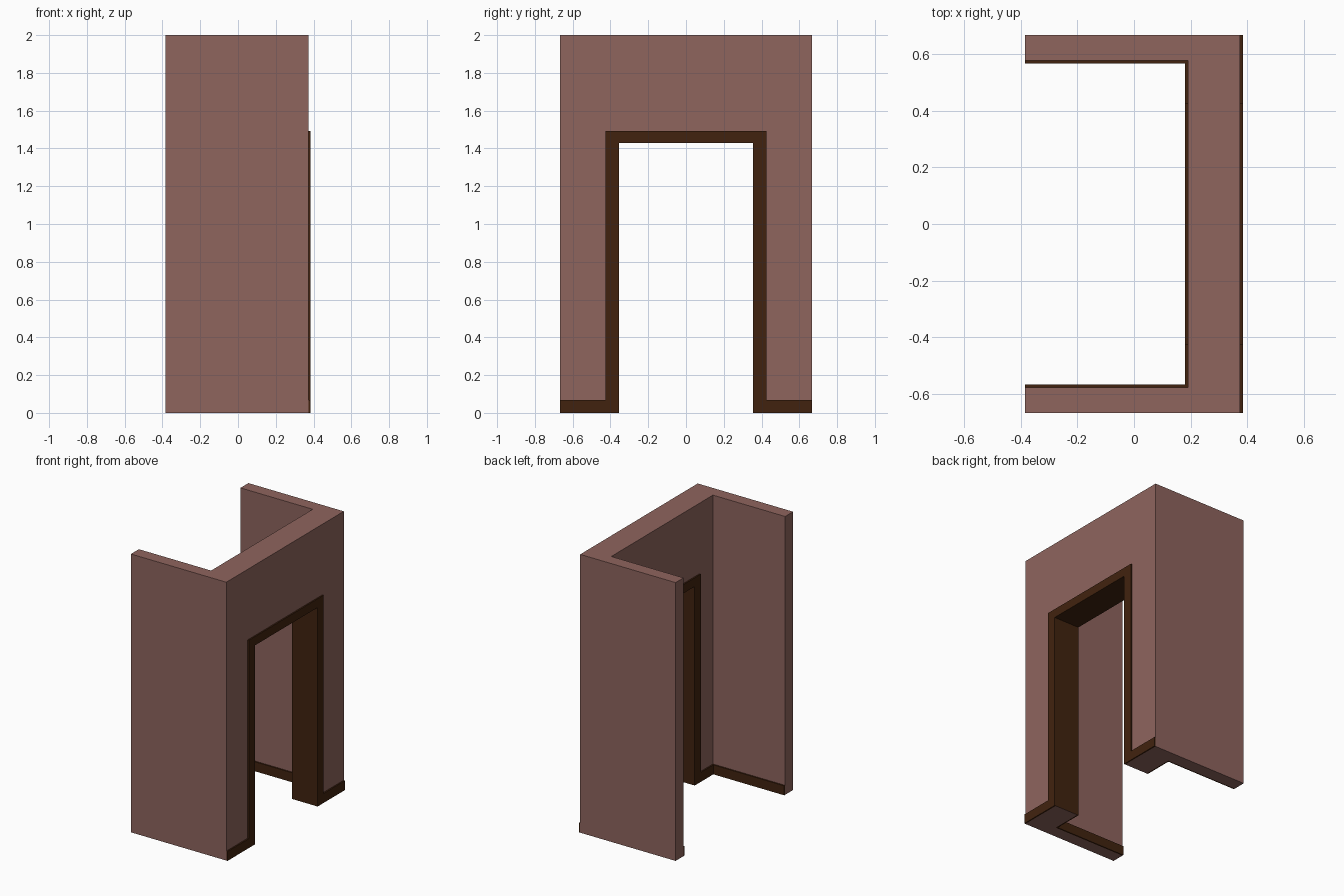
import bpy
import bmesh

cube = bpy.data.objects.get("Cube")
if cube:
    bpy.data.objects.remove(cube, do_unlink=True)

# Main dimensions
BACK, INNER, OUTER = -0.384, 0.19, 0.374
HALF, INSIDE, HEIGHT = 0.667, 0.577, 2.0
DOOR, DOOR_TOP = 0.356, 1.43
CASING, CASING_TOP = 0.425, 1.493
SKIRT, THICK = 0.068, 0.01


def material(name, rgb):
    mat = bpy.data.materials.new(name)
    mat.use_nodes = True
    color = (*rgb, 1)
    mat.diffuse_color = color
    bsdf = mat.node_tree.nodes["Principled BSDF"]
    bsdf.inputs["Base Color"].default_value = color
    bsdf.inputs["Roughness"].default_value = 0.8
    return mat


plaster = material("dusty rose plaster", (0.272, 0.128, 0.111))
wood = material("dark brown wood", (0.053, 0.0165, 0.0046))


def prism(name, points, offset, mats):
    """Extrude a closed outline of 3D points along offset."""
    bm = bmesh.new()
    face = bm.faces.new([bm.verts.new(p) for p in points])
    grown = bmesh.ops.extrude_face_region(bm, geom=[face], use_keep_orig=True)
    verts = [v for v in grown["geom"] if isinstance(v, bmesh.types.BMVert)]
    bmesh.ops.translate(bm, verts=verts, vec=offset)
    bmesh.ops.recalc_face_normals(bm, faces=bm.faces)
    mesh = bpy.data.meshes.new(name)
    bm.to_mesh(mesh)
    bm.free()
    obj = bpy.data.objects.new(name, mesh)
    bpy.context.collection.objects.link(obj)
    for mat in mats:
        mesh.materials.append(mat)
    return obj


def mirrored(half):
    """Complete a symmetric outline from its +y half."""
    return half + [(a, -b) for a, b in reversed(half)]


# U-shaped walls with the doorway cut through the middle one
plan = mirrored([(OUTER, HALF), (BACK, HALF), (BACK, INSIDE), (INNER, INSIDE)])
walls = prism("walls", [(x, y, 0) for x, y in plan], (0, 0, HEIGHT),
              [plaster, wood])
door = mirrored([(DOOR_TOP, DOOR), (-0.2, DOOR)])
cutter = prism("doorway_cutter", [(0, y, z) for z, y in door], (0.6, 0, 0),
               [plaster])
cutter.hide_render = True
cut = walls.modifiers.new("doorway", "BOOLEAN")
cut.operation = "DIFFERENCE"
cut.solver = "EXACT"
cut.object = cutter
bpy.context.view_layer.objects.active = walls
bpy.ops.object.modifier_apply(modifier=cut.name)
bpy.data.objects.remove(cutter, do_unlink=True)

# Wooden lining on the faces inside the doorway
for face in walls.data.polygons:
    c, n = face.center, face.normal
    lining = abs(c.y) < CASING and 0.01 < c.z < CASING_TOP and abs(n.x) < 0.5
    face.material_index = 1 if lining else 0


# Door casing joined to the skirting, on both faces of the doorway wall
def casing(name, x, reach):
    half = [(DOOR_TOP, DOOR), (0, DOOR), (0, reach), (SKIRT, reach),
            (SKIRT, CASING), (CASING_TOP, CASING)]
    # Walk the inner arch, then back along the outer arch
    outline = half + [(z, -y) for z, y in reversed(half)]
    prism(name, [(x, y, z) for z, y in outline], (THICK, 0, 0), [wood])


casing("outer_casing_and_skirting", OUTER, HALF)
casing("inner_casing_and_skirting", INNER - THICK, INSIDE)

# Skirting along the inside of the side walls
for side, label in ((1, "back"), (-1, "front")):
    base = [(BACK, 0), (INNER - THICK, 0), (INNER - THICK, SKIRT), (BACK, SKIRT)]
    prism(label + "_wall_skirting", [(x, side * INSIDE, z) for x, z in base],
          (0, -side * THICK, 0), [wood])
